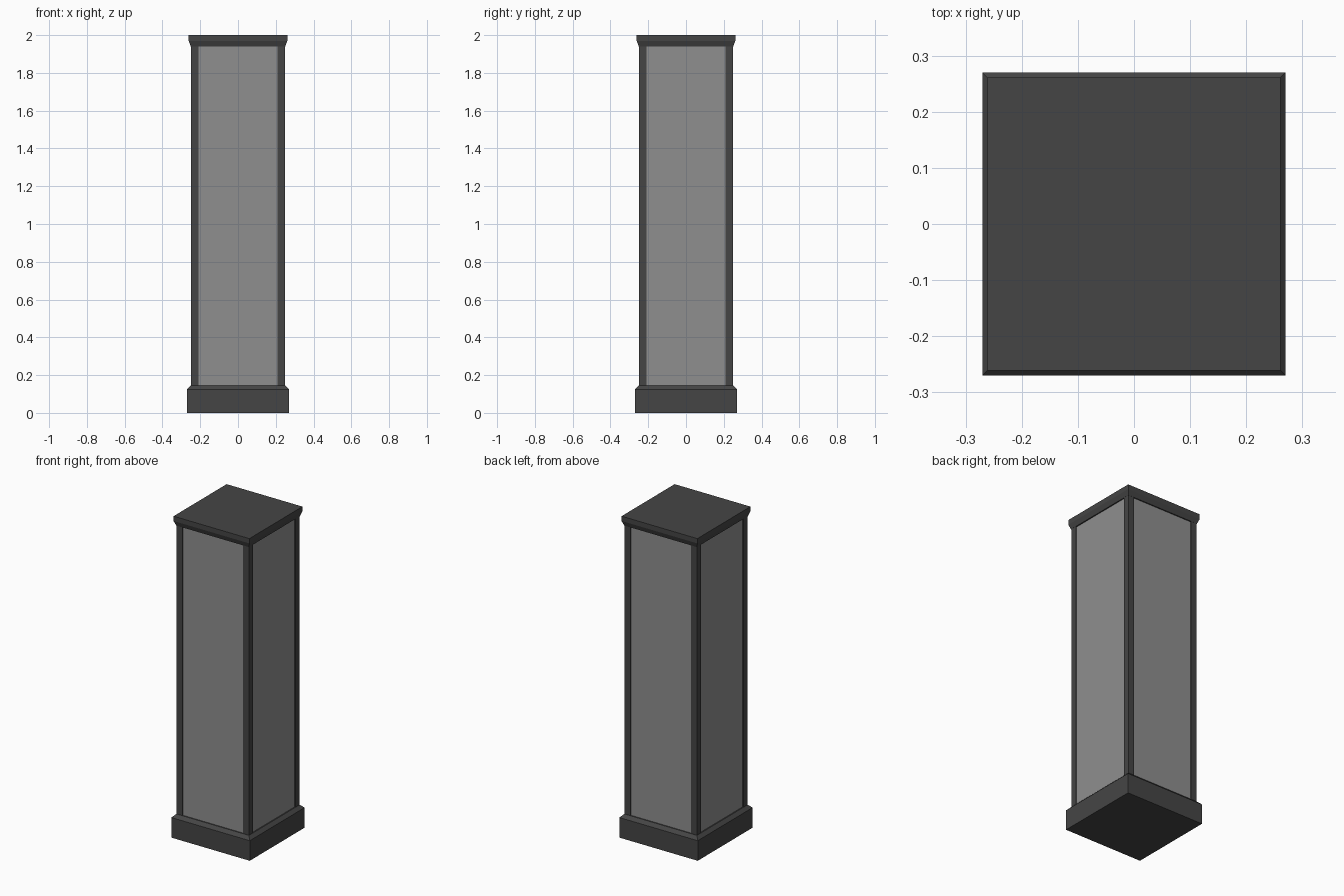
import bpy, bmesh

if "Cube" in bpy.data.objects:
    bpy.data.objects.remove(bpy.data.objects["Cube"])


def material(name, value):
    mat = bpy.data.materials.new(name)
    mat.diffuse_color = (value, value, value, 1)
    mat.use_nodes = True
    mat.node_tree.nodes["Principled BSDF"].inputs["Base Color"].default_value = mat.diffuse_color
    return mat


def stack(name, rings, mat, centre=(0, 0)):
    """Square solid from (half width, z) rings, flat capped."""
    bm = bmesh.new()
    cx, cy = centre
    loops = [[bm.verts.new((cx + sx * h, cy + sy * h, z))
              for sx, sy in ((-1, -1), (1, -1), (1, 1), (-1, 1))]
             for h, z in rings]
    bm.faces.new(loops[0][::-1])
    bm.faces.new(loops[-1])
    for a, b in zip(loops, loops[1:]):
        for i in range(4):
            j = (i + 1) % 4
            bm.faces.new((a[i], a[j], b[j], b[i]))
    mesh = bpy.data.meshes.new(name)
    bm.to_mesh(mesh)
    bm.free()
    mesh.materials.append(mat)
    obj = bpy.data.objects.new(name, mesh)
    bpy.context.collection.objects.link(obj)
    return obj


dark = material("dark_frame", 0.06)
grey = material("grey_panel", 0.275)

# Plinth with sloped top edge
stack("base", [(0.27, 0), (0.27, 0.125), (0.25, 0.145)], dark)

# Cap tapering down to the posts
stack("cap", [(0.25, 1.94), (0.261, 1.97), (0.261, 2.0)], dark)

# Shaft whose four sides are the slightly recessed panels
stack("panels", [(0.243, 0.145), (0.243, 1.94)], grey)

# Corner posts
for sx, side in ((-1, "left"), (1, "right")):
    for sy, end in ((-1, "front"), (1, "back")):
        stack(f"post_{end}_{side}", [(0.02, 0.145), (0.02, 1.94)], dark,
              (sx * 0.229, sy * 0.229))
